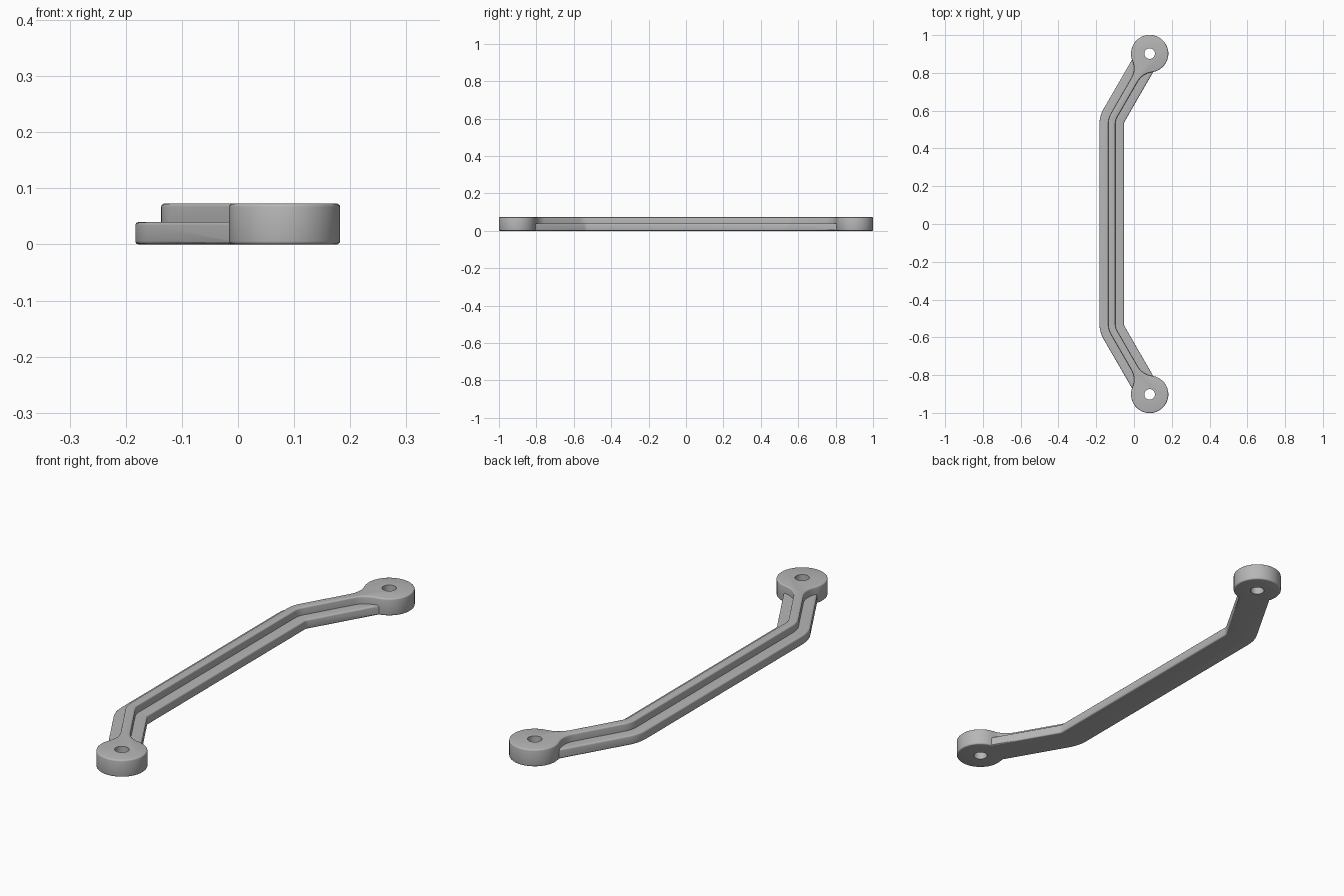
import bpy, bmesh, math
from mathutils import Vector as V

if "Cube" in bpy.data.objects:
    bpy.data.objects.remove(bpy.data.objects["Cube"])

BOSS = V((0.083, 0.902))          # end boss centre
R, HOLE = 0.099, 0.028            # boss and hole radius
TOP, FLANGE_TOP = 0.073, 0.040
MID_X, BEND = -0.118, 0.10        # bar centre line, bend radius
FILLET = 0.10                     # rib to boss blend
E = V((0.5, math.sqrt(3) / 2))    # arm direction, 60 degrees
N = V((-E.y, E.x))                # outward side of the arm
bend_y = BOSS.y - (BOSS.x - MID_X) * math.tan(math.radians(60))
BEND_C = V((MID_X + BEND, bend_y - BEND * math.tan(math.radians(15))))

grey = bpy.data.materials.new("plain_grey")
grey.diffuse_color = (0.47, 0.47, 0.47, 1)
grey.use_nodes = True
grey.node_tree.nodes["Principled BSDF"].inputs["Base Color"].default_value = grey.diffuse_color


def arc(c, r, a0, a1, n):
    return [c + r * V((math.cos(a0 + (a1 - a0) * i / n), math.sin(a0 + (a1 - a0) * i / n)))
            for i in range(n + 1)]


def side(s, h, boss):
    """Upper half of one edge of the bar; s = 1 outer, -1 inner."""
    pts = arc(BEND_C, BEND + s * h, math.pi, math.radians(150), 6)
    if not boss:
        return pts + [BOSS + s * h * N]
    d = math.sqrt((R + FILLET) ** 2 - (h + FILLET) ** 2)
    f = BOSS - d * E + s * (h + FILLET) * N
    a0 = math.atan2(*(-s * N).yx)
    a1 = math.atan2(*(BOSS - f).yx)
    turn = (a1 - a0 + math.pi) % (2 * math.pi) - math.pi
    pts += arc(f, FILLET, a0, a0 + turn, 8)
    b0 = math.atan2(*(f - BOSS).yx)
    tip = math.radians(60)
    sweep = (b0 - tip) % (2 * math.pi) if s > 0 else -((tip - b0) % (2 * math.pi))
    return pts + arc(BOSS, R, b0, b0 - sweep, 16)[1:]


def solid(name, h, top, boss):
    """Extrude the outline, mirrored front to back, with rounded rims."""
    left, right = side(1, h, boss), side(-1, h, boss)
    if boss:
        right.pop()               # shared tip point
    half = left + right[::-1]
    k = len(left)
    flip = lambda p: V((p.x, -p.y))
    outline = half + [flip(p) for p in half[k:][::-1]] + [flip(p) for p in half[:k][::-1]]
    bm = bmesh.new()
    face = bm.faces.new([bm.verts.new((p.x, p.y, 0)) for p in outline])
    ext = bmesh.ops.extrude_face_region(bm, geom=[face])
    for v in ext["geom"]:
        if isinstance(v, bmesh.types.BMVert):
            v.co.z = top
    bmesh.ops.recalc_face_normals(bm, faces=bm.faces)
    rims = [e for e in bm.edges if abs(e.verts[0].co.z - e.verts[1].co.z) < 1e-6]
    bmesh.ops.bevel(bm, geom=rims, offset=0.006, segments=3, profile=0.5,
                    affect='EDGES', clamp_overlap=False)
    me = bpy.data.meshes.new(name)
    bm.to_mesh(me)
    bm.free()
    me.materials.append(grey)
    ob = bpy.data.objects.new(name, me)
    bpy.context.collection.objects.link(ob)
    return ob


def boolean(target, tool, op):
    m = target.modifiers.new(op.lower(), 'BOOLEAN')
    m.object, m.operation, m.solver = tool, op, 'EXACT'
    bpy.context.view_layer.objects.active = target
    bpy.ops.object.modifier_apply(modifier=m.name)
    bpy.data.objects.remove(tool)


# Raised rib with end bosses, joined to the wide lower flange
handle = solid("handle_bar", 0.019, TOP, True)
boolean(handle, solid("flange", 0.065, FLANGE_TOP, False), 'UNION')

# Screw holes through both bosses
for s in (1, -1):
    bpy.ops.mesh.primitive_cylinder_add(vertices=32, radius=HOLE, depth=0.4,
                                        location=(BOSS.x, s * BOSS.y, 0))
    cutter = bpy.context.object
    cutter.name, cutter.hide_render = "hole_cutter", True
    boolean(handle, cutter, 'DIFFERENCE')

bpy.ops.object.select_all(action='DESELECT')
handle.select_set(True)
bpy.context.view_layer.objects.active = handle
bpy.ops.object.shade_smooth_by_angle(angle=math.radians(35))
